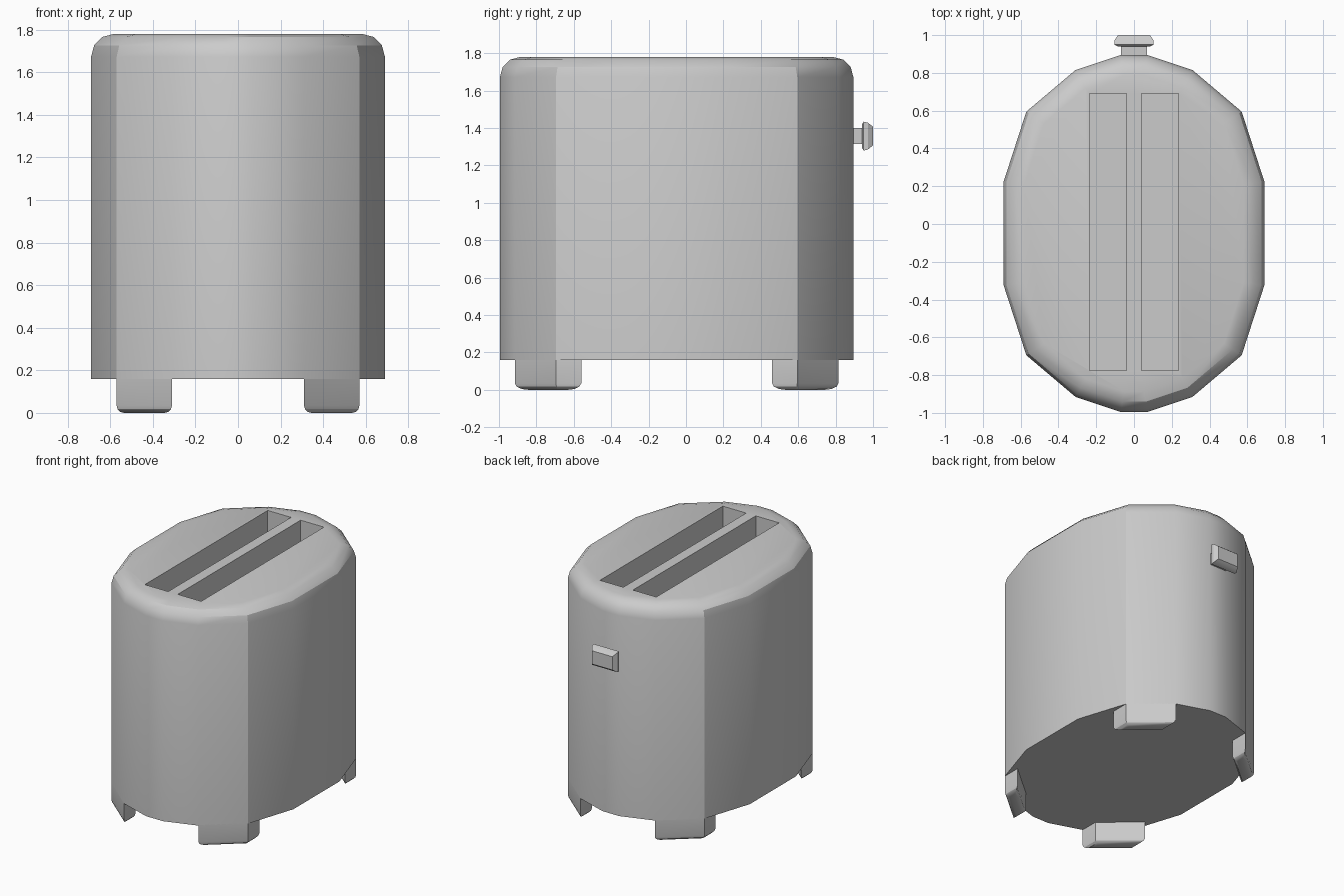
import bpy, bmesh, math

if "Cube" in bpy.data.objects:
    bpy.data.objects.remove(bpy.data.objects["Cube"])

CY = -0.05  # centre of the body along y


def finish(name, bm, smooth=True):
    bmesh.ops.recalc_face_normals(bm, faces=bm.faces)
    me = bpy.data.meshes.new(name)
    bm.to_mesh(me)
    bm.free()
    ob = bpy.data.objects.new(name, me)
    bpy.context.collection.objects.link(ob)
    if smooth:
        shade(ob)
    return ob


def activate(ob):
    bpy.ops.object.select_all(action='DESELECT')
    ob.select_set(True)
    bpy.context.view_layer.objects.active = ob


def shade(ob):
    activate(ob)
    bpy.ops.object.shade_smooth_by_angle(angle=math.radians(30))


def prism(points, z0, z1):
    bm = bmesh.new()
    face = bm.faces.new([bm.verts.new((x, y, z0)) for x, y in points])
    ext = bmesh.ops.extrude_face_region(bm, geom=[face], use_keep_orig=True)
    for v in ext['geom']:
        if isinstance(v, bmesh.types.BMVert):
            v.co.z = z1
    bmesh.ops.recalc_face_normals(bm, faces=bm.faces)
    return bm


def bevel_rim(bm, z, offset, segments):
    rim = [e for e in bm.edges if all(abs(v.co.z - z) < 1e-5 for v in e.verts)]
    bmesh.ops.bevel(bm, geom=rim, offset=offset, segments=segments,
                    profile=0.5, affect='EDGES')


# Body: faceted oval shell with a rounded top rim
quarter = [(0.69, 0.275), (0.57, 0.645), (0.31, 0.865), (0.07, 0.945)]
right = [(x, -y) for x, y in reversed(quarter)] + quarter
outline = right + [(-x, y) for x, y in reversed(right)]
bm = prism([(x, y + CY) for x, y in outline], 0.16, 1.78)
bevel_rim(bm, 1.78, 0.108, 3)
body = finish("toaster_body", bm, smooth=False)

# Bread slots cut into the top
for s in (-1, 1):
    xs = (s * 0.04, s * 0.235)
    cutter = finish("slot_cutter", prism(
        [(xs[0], -0.775), (xs[1], -0.775), (xs[1], 0.69), (xs[0], 0.69)],
        0.6, 2.0), smooth=False)
    cutter.hide_render = True
    mod = body.modifiers.new("slot", 'BOOLEAN')
    mod.operation = 'DIFFERENCE'
    mod.solver = 'EXACT'
    mod.object = cutter
    activate(body)
    bpy.ops.object.modifier_apply(modifier=mod.name)
    bpy.data.objects.remove(cutter)
shade(body)

# Feet: follow the diagonal facets of the body
for sx, side in ((-1, "left"), (1, "right")):
    for sy, end in ((-1, "front"), (1, "back")):
        pts = [(0.31, 0.865), (0.57, 0.645), (0.57, 0.51), (0.31, 0.73)]
        bm = prism([(sx * x, sy * y + CY) for x, y in pts], 0.0, 0.165)
        bevel_rim(bm, 0.0, 0.035, 3)
        finish(f"{end}_{side}_foot", bm)


# Lever: stem and tapered knob as rectangular rings along y
def rings(name, sections):
    bm = bmesh.new()
    loops = [[bm.verts.new((sx * w, y, 1.357 + sz * h))
              for sx, sz in ((-1, -1), (1, -1), (1, 1), (-1, 1))]
             for y, w, h in sections]
    for a, b in zip(loops, loops[1:]):
        for i in range(4):
            j = (i + 1) % 4
            bm.faces.new((a[i], a[j], b[j], b[i]))
    bm.faces.new(loops[0])
    bm.faces.new(loops[-1])
    finish(name, bm)


rings("lever_stem", [(0.87, 0.068, 0.042), (0.95, 0.068, 0.042)])
rings("lever_knob", [(0.94, 0.085, 0.062), (0.95, 0.104, 0.077),
                     (0.972, 0.104, 0.072), (1.0, 0.085, 0.05)])
